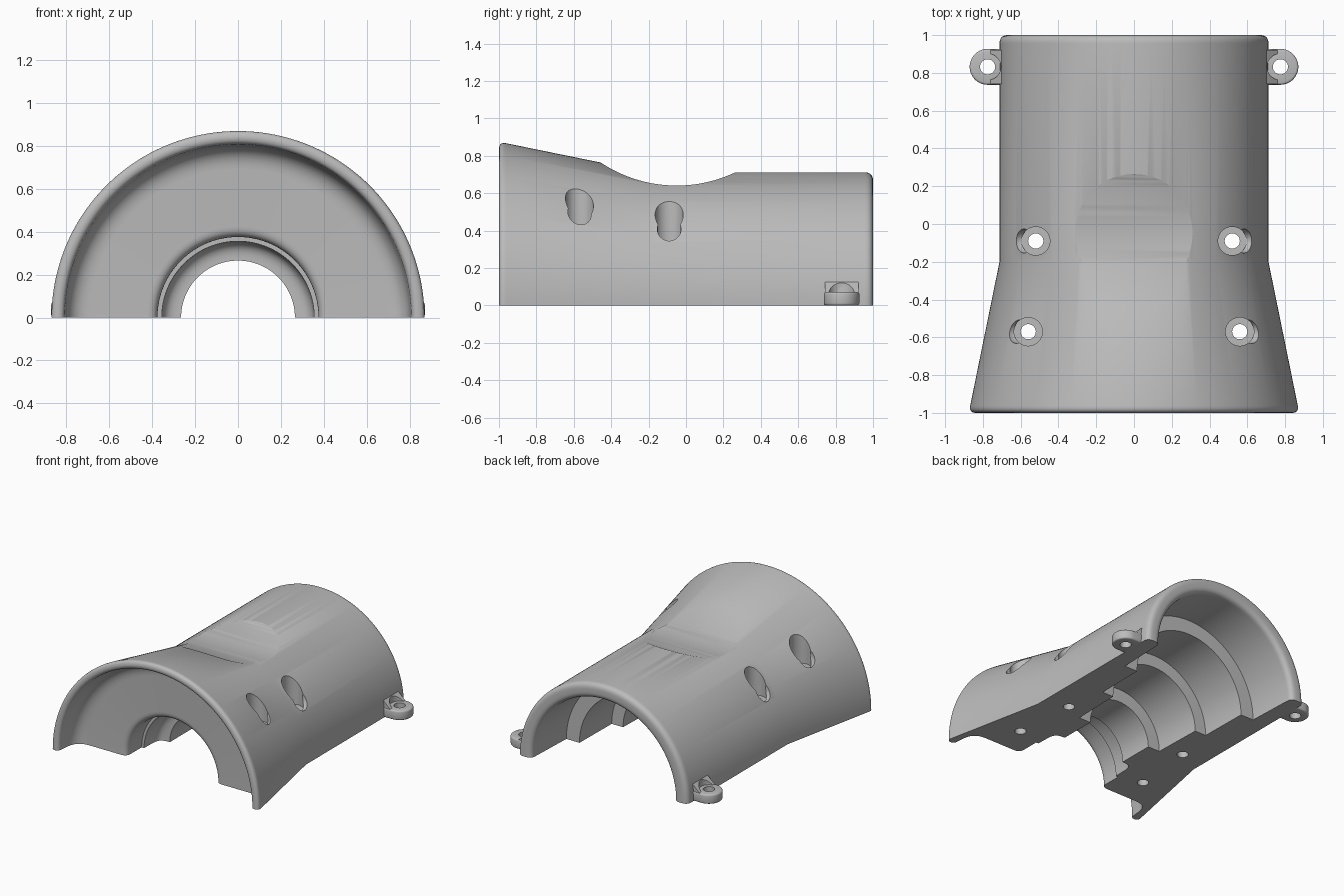
import bpy, bmesh, math
from mathutils import Vector, Matrix

cube = bpy.data.objects.get("Cube")
if cube:
    bpy.data.objects.remove(cube, do_unlink=True)

grey = bpy.data.materials.new("plain_grey")
grey.use_nodes = True
grey.diffuse_color = (0.5, 0.5, 0.5, 1)
bsdf = next(n for n in grey.node_tree.nodes if n.type == 'BSDF_PRINCIPLED')
bsdf.inputs["Base Color"].default_value = (0.5, 0.5, 0.5, 1)
bsdf.inputs["Roughness"].default_value = 0.6


def make(name, bm):
    bmesh.ops.recalc_face_normals(bm, faces=bm.faces[:])
    me = bpy.data.meshes.new(name)
    bm.to_mesh(me)
    bm.free()
    me.materials.append(grey)
    ob = bpy.data.objects.new(name, me)
    bpy.context.scene.collection.objects.link(ob)
    return ob


def cylinder(name, r, loc, depth, axis='Z', segments=48):
    bm = bmesh.new()
    m = Matrix.Translation(loc)
    if axis == 'X':
        m = m @ Matrix.Rotation(math.pi / 2, 4, 'Y')
    bmesh.ops.create_cone(bm, cap_ends=True, segments=segments, radius1=r,
                          radius2=r, depth=depth, matrix=m)
    return make(name, bm)


def drill(name, r, x, y, z0, z1):
    return cylinder(name, r, (x, y, (z0 + z1) / 2), z1 - z0)


def activate(ob):
    bpy.ops.object.select_all(action='DESELECT')
    ob.select_set(True)
    bpy.context.view_layer.objects.active = ob


def boolean(ob, tool, op='DIFFERENCE'):
    tool.hide_render = True
    mod = ob.modifiers.new("cut", 'BOOLEAN')
    mod.operation, mod.solver, mod.object = op, 'EXACT', tool
    activate(ob)
    bpy.ops.object.modifier_apply(modifier=mod.name)
    bpy.data.objects.remove(tool, do_unlink=True)


def smooth(ob, angle=25):
    activate(ob)
    bpy.ops.object.shade_smooth_by_angle(angle=math.radians(angle))


def rounded(corners, steps=7):
    """Round each (y, radius, fillet) corner of a closed profile."""
    out = []
    for i, (y, r, f) in enumerate(corners):
        p = Vector((y, r))
        if f == 0:
            out.append(p)
            continue
        a = Vector(corners[i - 1][:2])
        b = Vector(corners[(i + 1) % len(corners)][:2])
        a = p + (a - p).normalized() * f
        b = p + (b - p).normalized() * f
        for k in range(steps + 1):
            t = k / steps
            out.append(a * (1 - t) ** 2 + p * 2 * t * (1 - t) + b * t * t)
    return out


# Half shell: flared outside, stepped bore, dished front
profile = rounded([
    (-1, 0.875, 0.04), (-0.2, 0.712, 0), (1, 0.712, 0.045),
    (1, 0.6, 0.045), (0.6, 0.585, 0), (0.6, 0.475, 0),
    (0.22, 0.47, 0), (0.22, 0.375, 0), (-0.16, 0.365, 0), (-0.16, 0.265, 0),
    (-0.44, 0.265, 0), (-0.44, 0.35, 0.07), (-0.62, 0.355, 0),
    (-0.62, 0.375, 0), (-0.8, 0.375, 0.05), (-0.8, 0.79, 0.1),
    (-1, 0.81, 0.03)])
ARC = 96
bm = bmesh.new()
rings = []
for i in range(ARC + 1):
    a = math.pi * i / ARC
    rings.append([bm.verts.new((r * math.cos(a), y, r * math.sin(a)))
                  for y, r in profile])
n = len(profile)
for r0, r1 in zip(rings, rings[1:]):
    for k in range(n):
        j = (k + 1) % n
        bm.faces.new((r0[k], r0[j], r1[j], r1[k]))
bm.faces.new(rings[0])
bm.faces.new(rings[-1])
shell = make("half_shell", bm)

# Scoop across the top
boolean(shell, cylinder("scoop_cutter", 0.73, (0, -0.05, 1.371), 1.4, 'X', 160))

# Recessed screw holes
for side in (1, -1):
    for x, y, floor, lip_x, lip_z in ((0.52, -0.09, 0.33, 0.585, 0.41),
                                      (0.56, -0.57, 0.4, 0.61, 0.49)):
        boolean(shell, drill("recess_cutter", 0.075, side * x, y, floor, 1))
        bm = bmesh.new()
        bmesh.ops.create_uvsphere(
            bm, u_segments=32, v_segments=16, radius=0.075,
            matrix=Matrix.Translation((side * lip_x, y, lip_z))
            @ Matrix.Diagonal((1, 0.85, 1, 1)))
        boolean(shell, make("recess_lip_cutter", bm))
        boolean(shell, drill("hole_cutter", 0.04, side * x, y, -0.2, 0.6))
smooth(shell)


def prism(name, points, direction):
    bm = bmesh.new()
    face = bm.faces.new([bm.verts.new(p) for p in points])
    res = bmesh.ops.extrude_face_region(bm, geom=[face])
    verts = [v for v in res["geom"] if isinstance(v, bmesh.types.BMVert)]
    bmesh.ops.translate(bm, verts=verts, vec=direction)
    return make(name, bm)


# Mounting ears with a gusset against the shell
EAR_X, EAR_Y, EAR_R, EAR_H = 0.775, 0.832, 0.095, 0.072
for side, label in ((1, "left"), (-1, "right")):
    outline = [(side * 0.66, EAR_Y - EAR_R, 0)]
    for k in range(33):
        a = -math.pi / 2 + math.pi * k / 32
        outline.append((side * (EAR_X + EAR_R * math.cos(a)),
                        EAR_Y + EAR_R * math.sin(a), 0))
    outline.append((side * 0.66, EAR_Y + EAR_R, 0))
    ear = prism(label + "_mounting_ear", outline, (0, 0, EAR_H))
    bev = ear.modifiers.new("edge", 'BEVEL')
    bev.width, bev.segments, bev.limit_method = 0.012, 3, 'ANGLE'
    activate(ear)
    bpy.ops.object.modifier_apply(modifier=bev.name)
    y0 = EAR_Y - EAR_R + 0.005
    gusset = prism(label + "_ear_gusset", [
        (side * x, y0, z) for x, z in
        ((0.665, 0.04), (0.77, 0.04), (0.77, 0.062), (0.7, 0.125), (0.665, 0.125))],
        (0, 2 * EAR_R - 0.01, 0))
    boolean(gusset, drill("washer_cutter", 0.07, side * EAR_X, EAR_Y, 0, 0.3))
    boolean(ear, drill("ear_hole_cutter", 0.04, side * EAR_X, EAR_Y, -0.1, 0.3))
    smooth(ear, 35)
    smooth(gusset)
